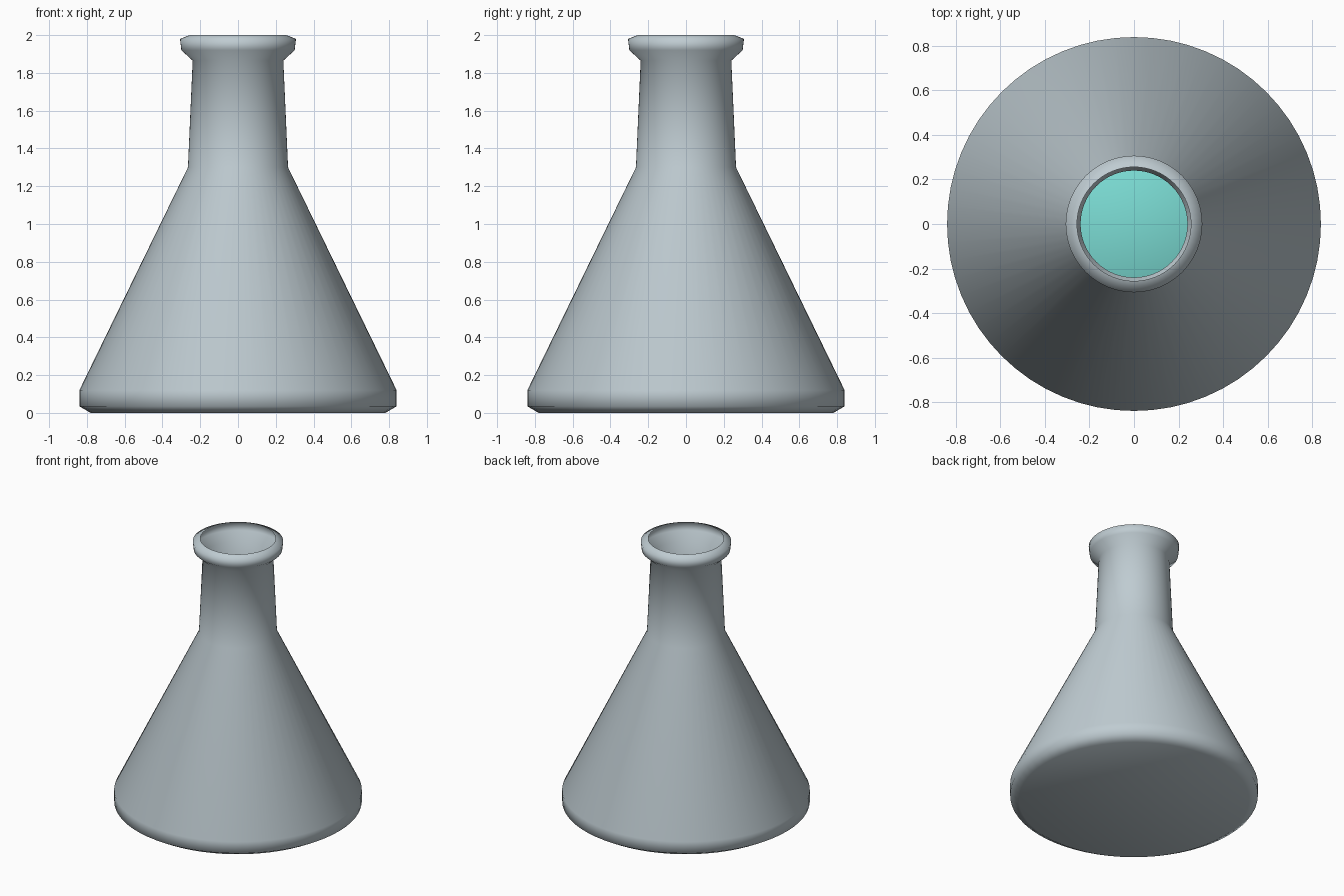
import bpy, bmesh
from math import cos, sin, tau

cube = bpy.data.objects.get("Cube")
if cube:
    bpy.data.objects.remove(cube, do_unlink=True)

SIDES = 64


def material(name, colour):
    mat = bpy.data.materials.new(name)
    mat.use_nodes = True
    mat.diffuse_color = colour
    mat.node_tree.nodes["Principled BSDF"].inputs["Base Color"].default_value = colour
    return mat


def lathe(name, profile, mat, close_top):
    """Turn a bottom-to-top (radius, height) profile around z, with a flat base."""
    bm = bmesh.new()
    rings = [[bm.verts.new((r * cos(tau * i / SIDES), r * sin(tau * i / SIDES), z))
              for i in range(SIDES)] for r, z in profile]
    for low, high in zip(rings, rings[1:]):
        for i in range(SIDES):
            j = (i + 1) % SIDES
            bm.faces.new((low[i], low[j], high[j], high[i]))
    bm.faces.new(rings[0][::-1])
    if close_top:
        bm.faces.new(rings[-1])
    for face in bm.faces:
        face.smooth = True
    mesh = bpy.data.meshes.new(name)
    bm.to_mesh(mesh)
    bm.free()
    mesh.materials.append(mat)
    obj = bpy.data.objects.new(name, mesh)
    bpy.context.collection.objects.link(obj)
    return obj


glass = material("pale grey glass", (0.52, 0.60, 0.64, 1))
teal = material("teal liquid", (0.20, 0.72, 0.66, 1))

# Thin-walled flask: chamfered base, cone, tapering neck and flared open lip
lathe("flask", [(0.78, 0), (0.84, 0.035), (0.84, 0.12), (0.265, 1.3),
                (0.24, 1.865), (0.3, 1.92), (0.307, 1.98), (0.256, 2)], glass, False)

# Liquid filling the lower part of the cone
lathe("liquid", [(0.76, 0.02), (0.82, 0.05), (0.82, 0.12), (0.6, 0.57)], teal, True)
